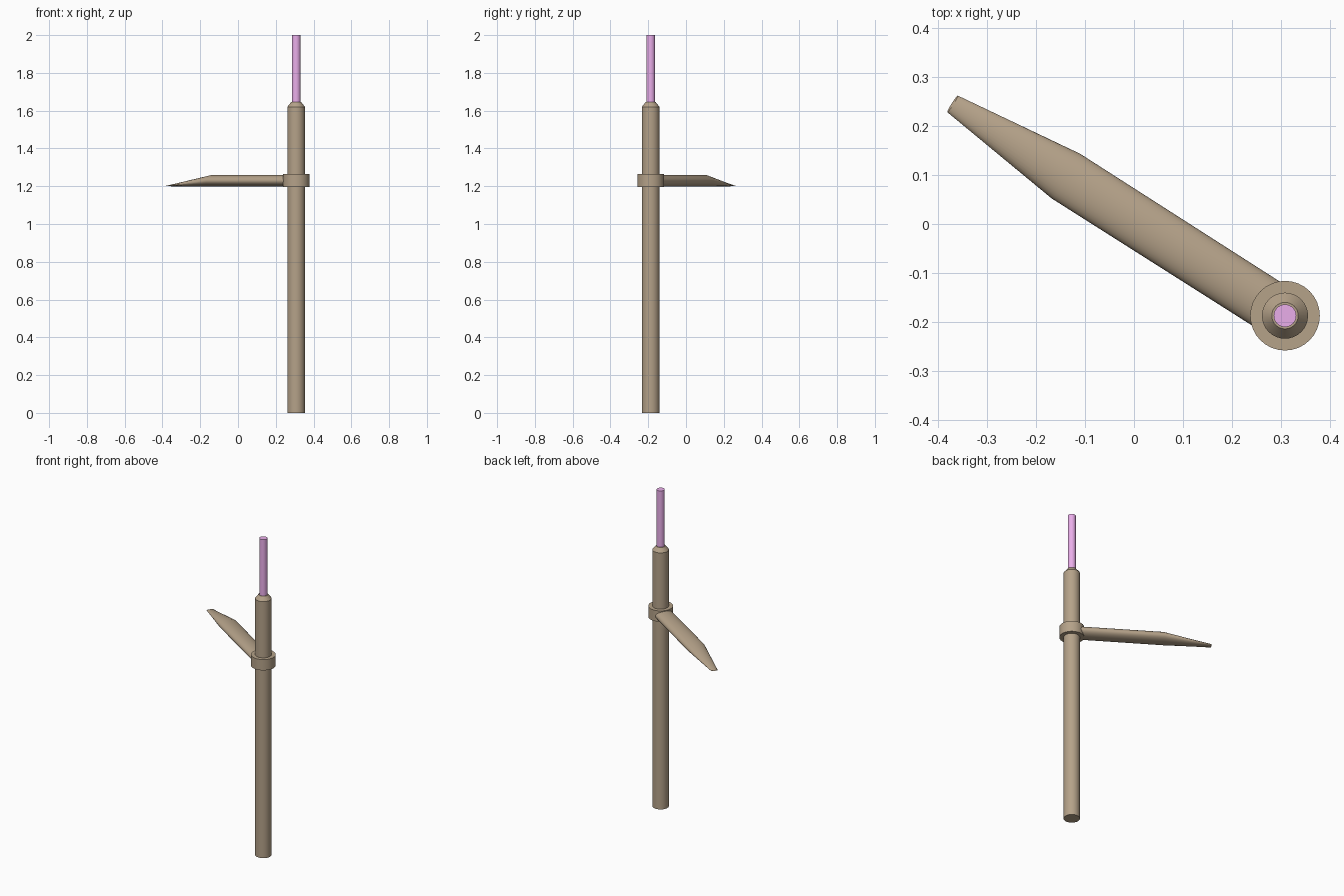
import bpy, bmesh, math
from mathutils import Vector

if "Cube" in bpy.data.objects:
    bpy.data.objects.remove(bpy.data.objects["Cube"])

PX, PY = 0.308, -0.187          # post axis
SEG = 32


def material(name, rgb):
    m = bpy.data.materials.new(name)
    m.diffuse_color = (*rgb, 1)
    m.use_nodes = True
    m.node_tree.nodes["Principled BSDF"].inputs["Base Color"].default_value = m.diffuse_color
    return m


wood = material("tan", (0.46, 0.36, 0.25))
pink = material("pink", (0.82, 0.42, 0.82))


def loft(name, rings, mat):
    """Skin a list of point rings and cap both ends."""
    bm = bmesh.new()
    loops = [[bm.verts.new(p) for p in ring] for ring in rings]
    for a, b in zip(loops, loops[1:]):
        for i in range(SEG):
            j = (i + 1) % SEG
            bm.faces.new((a[i], a[j], b[j], b[i]))
    bm.faces.new(loops[0])
    bm.faces.new(loops[-1])
    bmesh.ops.recalc_face_normals(bm, faces=bm.faces)
    mesh = bpy.data.meshes.new(name)
    bm.to_mesh(mesh)
    bm.free()
    mesh.materials.append(mat)
    ob = bpy.data.objects.new(name, mesh)
    bpy.context.collection.objects.link(ob)
    bpy.ops.object.select_all(action='DESELECT')
    ob.select_set(True)
    bpy.context.view_layer.objects.active = ob
    bpy.ops.object.shade_smooth_by_angle(angle=math.radians(20))
    return ob


ANGLES = [2 * math.pi * i / SEG for i in range(SEG)]


def turned(name, profile, mat):
    """Round part on the post axis from (radius, z) pairs."""
    loft(name, [[(PX + r * math.cos(a), PY + r * math.sin(a), z) for a in ANGLES]
                for r, z in profile], mat)


# Post, collar and thin upper rod
turned("post", [(0.047, 0), (0.047, 1.62), (0.027, 1.645)], wood)
turned("collar", [(0.071, 1.197), (0.071, 1.265)], wood)
turned("upper_rod", [(0.023, 1.60), (0.023, 2.0)], pink)

# Flattened arm tapering to a low, thin tip
along = Vector((-0.843, 0.537, 0)).normalized()
side = Vector((along.y, -along.x, 0))
base = Vector((PX, PY, 0))


def section(s, half_w, half_h, z, lean):
    return [base + along * (s - lean * math.sin(a)) + side * half_w * math.cos(a)
            + Vector((0, 0, z + half_h * math.sin(a))) for a in ANGLES]


loft("arm", [section(0.03, 0.053, 0.031, 1.229, 0),
             section(0.53, 0.054, 0.031, 1.229, 0.006),
             section(0.804, 0.020, 0.002, 1.202, 0.002)], wood)
